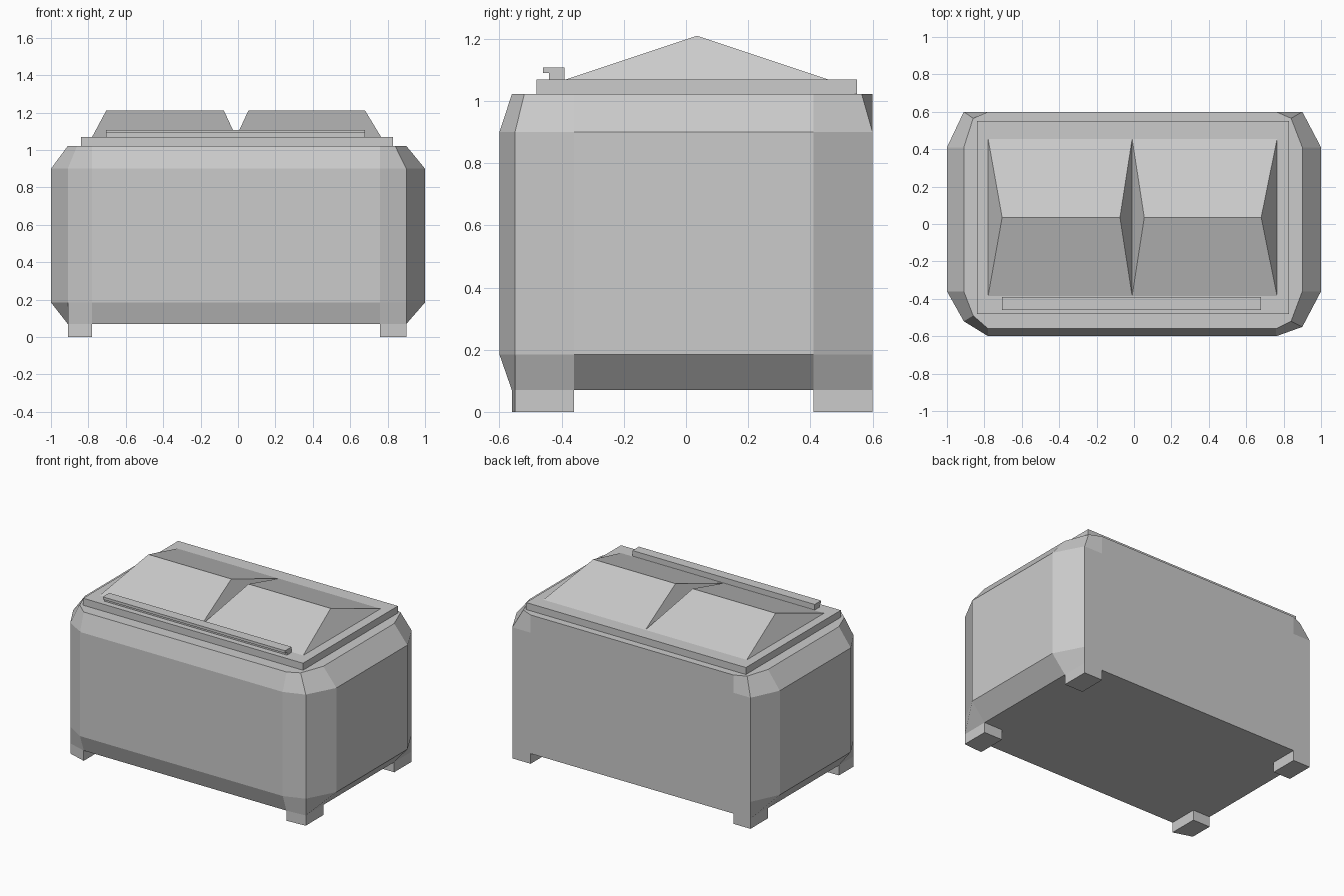
import bpy, bmesh

if "Cube" in bpy.data.objects:
    bpy.data.objects.remove(bpy.data.objects["Cube"])


def make_object(name, verts, faces):
    mesh = bpy.data.meshes.new(name)
    bm = bmesh.new()
    vs = [bm.verts.new(v) for v in verts]
    for f in faces:
        bm.faces.new([vs[i] for i in f])
    bmesh.ops.recalc_face_normals(bm, faces=bm.faces)
    bm.to_mesh(mesh)
    bm.free()
    obj = bpy.data.objects.new(name, mesh)
    bpy.context.collection.objects.link(obj)
    return obj


def loft(name, rings):
    """Closed skin through (outline, z) rings with equal point counts."""
    n = len(rings[0][0])
    verts = [(x, y, z) for outline, z in rings for x, y in outline]
    faces = [list(range(n)), list(range(len(verts) - n, len(verts)))]
    for r in range(len(rings) - 1):
        for i in range(n):
            j = (i + 1) % n
            faces.append([r * n + i, r * n + j, (r + 1) * n + j, (r + 1) * n + i])
    return make_object(name, verts, faces)


def prism(name, outline, z0, z1):
    return loft(name, [(outline, z0), (outline, z1)])


def rect(x0, x1, y0, y1):
    return [(x0, y0), (x1, y0), (x1, y1), (x0, y1)]


def body_ring(left, right, front, corners):
    """Outline with one corner point between the straight runs of each side."""
    fl, fr, br, bl = corners
    return [(-0.78, front), (0.76, front), fr, (right, -0.36),
            (right, 0.41), br, (0.76, 0.6), (-0.78, 0.6), bl,
            (left, 0.41), (left, -0.36), fl]


# Chamfered body with a flat back
outer = [(-0.91, -0.52), (0.90, -0.55), (0.90, 0.6), (-0.91, 0.6)]
inner = [(-0.86, -0.49), (0.84, -0.52), (0.84, 0.565), (-0.86, 0.565)]
bottom = body_ring(-0.91, 0.90, -0.56, outer)
middle = body_ring(-1.0, 1.0, -0.6, outer)
top = body_ring(-0.91, 0.90, -0.56, inner)
loft("chest_body", [(bottom, 0.07), (middle, 0.185), (middle, 0.90), (top, 1.022)])

# Corner feet
for side, xi, xo, corner in (("left", -0.78, -0.91, outer[0]),
                             ("right", 0.76, 0.90, outer[1])):
    prism(side + "_front_foot",
          [(xi, -0.56), corner, (xo, -0.36), (xi, -0.36)], 0, 0.07)
    prism(side + "_back_foot", rect(xi, xo, 0.41, 0.6), 0, 0.07)

# Lid plate
prism("lid_plate", rect(-0.84, 0.83, -0.48, 0.55), 1.022, 1.07)

# Hipped lid panels: base span and ridge span in x
for name, x0, x1, r0, r1 in (("left_lid_panel", -0.78, -0.01, -0.705, -0.075),
                             ("right_lid_panel", -0.01, 0.765, 0.055, 0.68)):
    base = [(x, y, 1.07) for x, y in rect(x0, x1, -0.385, 0.455)]
    ridge = [(r0, 0.035, 1.21), (r1, 0.035, 1.21)]
    make_object(name, base + ridge,
                [[0, 3, 2, 1], [0, 1, 5, 4], [1, 2, 5], [2, 3, 4, 5], [3, 0, 4]])

# Front lip handle on a narrow stem
prism("handle_stem", rect(-0.705, 0.68, -0.44, -0.39), 1.07, 1.09)
prism("handle_lip", rect(-0.705, 0.68, -0.46, -0.39), 1.09, 1.108)
